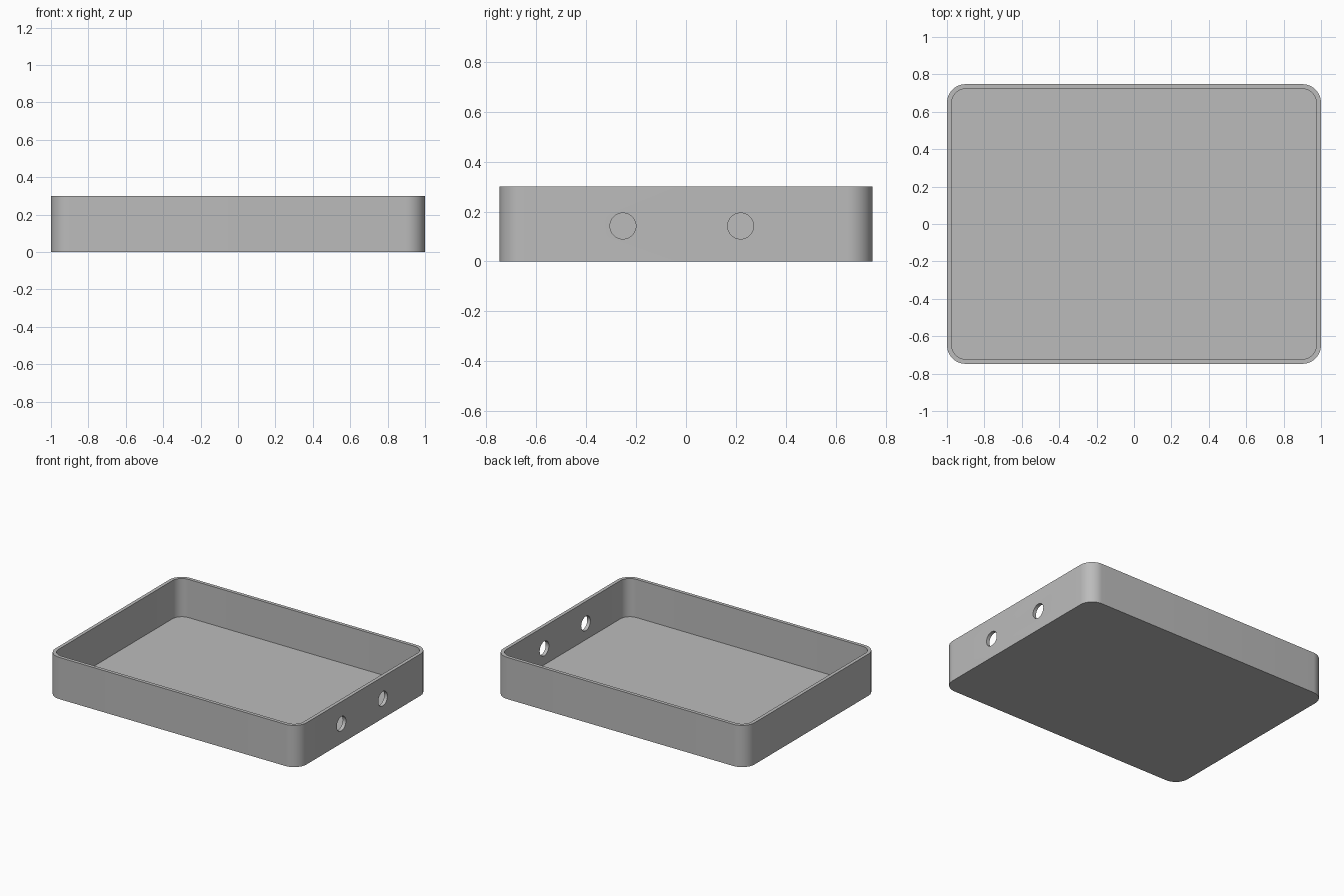
import bpy
import bmesh
from math import pi, radians
from mathutils import Matrix, Vector

LENGTH, WIDTH, HEIGHT = 2.0, 1.495, 0.30
WALL, CORNER = 0.025, 0.10
HOLE_R, HOLE_Z = 0.052, 0.142
HOLE_YS = (-0.253, 0.219)

default_cube = bpy.data.objects.get("Cube")
if default_cube:
    bpy.data.objects.remove(default_cube, do_unlink=True)


def make_material(name, rgb):
    mat = bpy.data.materials.new(name)
    mat.use_nodes = True
    color = (*rgb, 1.0)
    mat.diffuse_color = color
    mat.node_tree.nodes["Principled BSDF"].inputs["Base Color"].default_value = color
    return mat


def make_object(name, bm, mat):
    mesh = bpy.data.meshes.new(name)
    bm.normal_update()
    bm.to_mesh(mesh)
    bm.free()
    mesh.materials.append(mat)
    obj = bpy.data.objects.new(name, mesh)
    bpy.context.collection.objects.link(obj)
    return obj


grey = make_material("plain grey", (0.5, 0.5, 0.5))

# Tray: a box with rounded upright corners, hollowed from the top
bm = bmesh.new()
bmesh.ops.create_cube(bm, size=1.0)
bmesh.ops.scale(bm, vec=(LENGTH, WIDTH, HEIGHT), verts=bm.verts)
bmesh.ops.translate(bm, vec=(0, 0, HEIGHT / 2), verts=bm.verts)
uprights = [e for e in bm.edges
            if abs(e.verts[0].co.z - e.verts[1].co.z) > HEIGHT / 2]
bmesh.ops.bevel(bm, geom=uprights, offset=CORNER, offset_type='OFFSET',
                segments=12, profile=0.5, affect='EDGES')
bm.normal_update()
top = max(bm.faces, key=lambda f: f.calc_center_median().z)
bmesh.ops.inset_region(bm, faces=[top], thickness=WALL, use_even_offset=True)
floor = bmesh.ops.extrude_discrete_faces(bm, faces=[top])["faces"][0]
bmesh.ops.translate(bm, vec=Vector((0, 0, WALL - HEIGHT)), verts=floor.verts)
tray = make_object("tray", bm, grey)

# Two round cable holes through the left wall
bm = bmesh.new()
for y in HOLE_YS:
    place = Matrix.Translation((LENGTH / 2, y, HOLE_Z)) @ Matrix.Rotation(pi / 2, 4, 'Y')
    bmesh.ops.create_cone(bm, cap_ends=True, segments=48, radius1=HOLE_R,
                          radius2=HOLE_R, depth=WALL * 6, matrix=place)
cutter = make_object("hole_cutter", bm, grey)
cutter.hide_render = True

cut = tray.modifiers.new("cable holes", 'BOOLEAN')
cut.operation = 'DIFFERENCE'
cut.solver = 'EXACT'
cut.object = cutter

bpy.ops.object.select_all(action='DESELECT')
tray.select_set(True)
bpy.context.view_layer.objects.active = tray
bpy.ops.object.modifier_apply(modifier=cut.name)
bpy.data.objects.remove(cutter, do_unlink=True)
bpy.ops.object.shade_smooth_by_angle(angle=radians(30))
